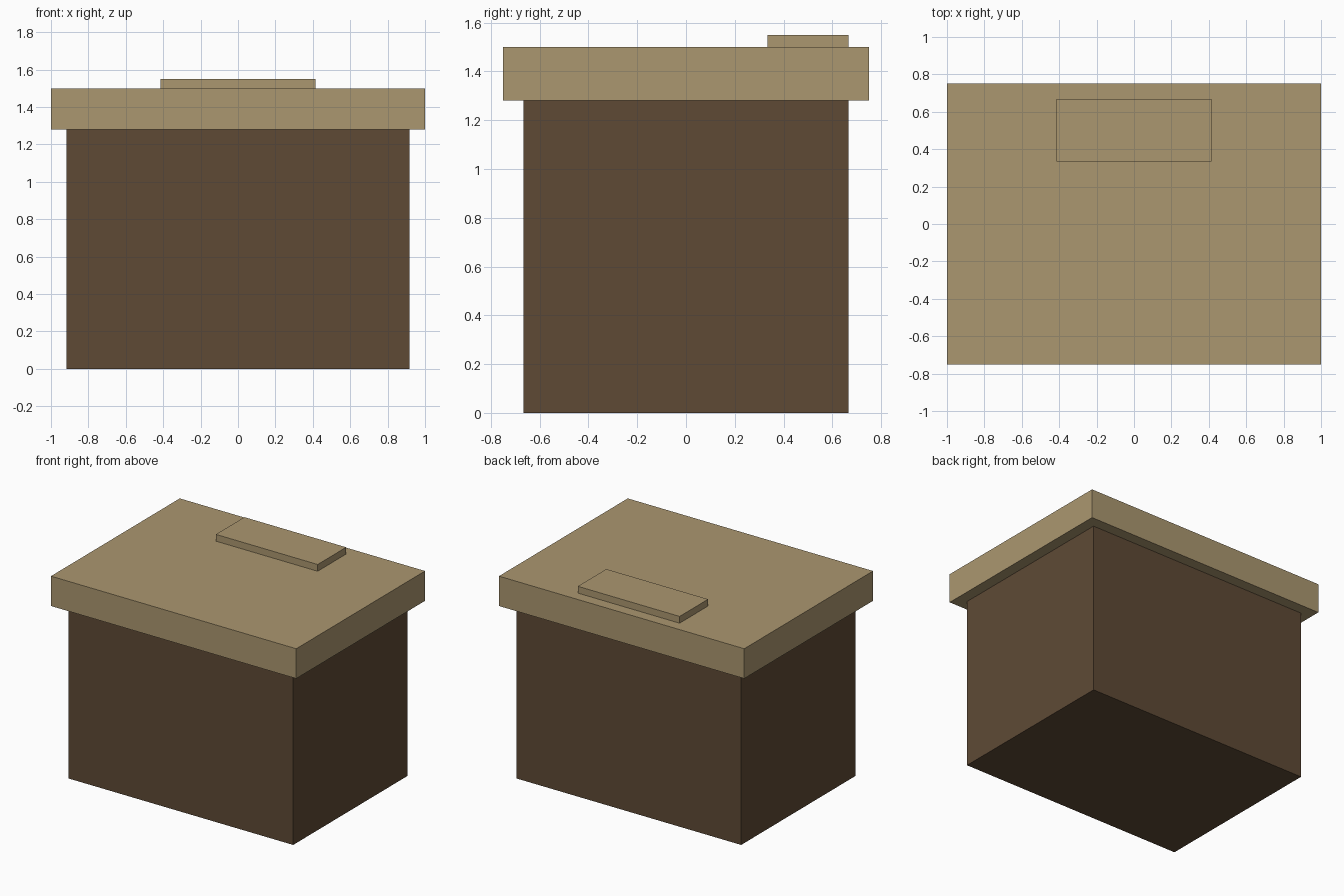
import bpy

if "Cube" in bpy.data.objects:
    bpy.data.objects.remove(bpy.data.objects["Cube"])


def to_linear(c):
    c /= 255
    return c / 12.92 if c <= 0.04045 else ((c + 0.055) / 1.055) ** 2.4


def material(name, rgb):
    mat = bpy.data.materials.new(name)
    mat.diffuse_color = (*[to_linear(c) for c in rgb], 1)
    mat.use_nodes = True
    mat.node_tree.nodes["Principled BSDF"].inputs["Base Color"].default_value = mat.diffuse_color
    return mat


def box(name, lo, hi, mat):
    """Axis-aligned box between two corners."""
    bpy.ops.mesh.primitive_cube_add(size=1)
    ob = bpy.context.object
    ob.name = name
    ob.location = [(a + b) / 2 for a, b in zip(lo, hi)]
    ob.scale = [b - a for a, b in zip(lo, hi)]
    bpy.ops.object.transform_apply(location=True, rotation=False, scale=True)
    ob.data.materials.append(mat)
    return ob


dark_brown = material("dark brown", (94, 74, 53))
tan = material("tan", (171, 151, 112))

# Main block, overhanging slab and the raised plate near the back
box("body", (-0.917, -0.667, 0), (0.917, 0.667, 1.28), dark_brown)
box("lid", (-1, -0.75, 1.28), (1, 0.75, 1.5), tan)
box("top_plate", (-0.415, 0.335, 1.5), (0.415, 0.667, 1.55), tan)
